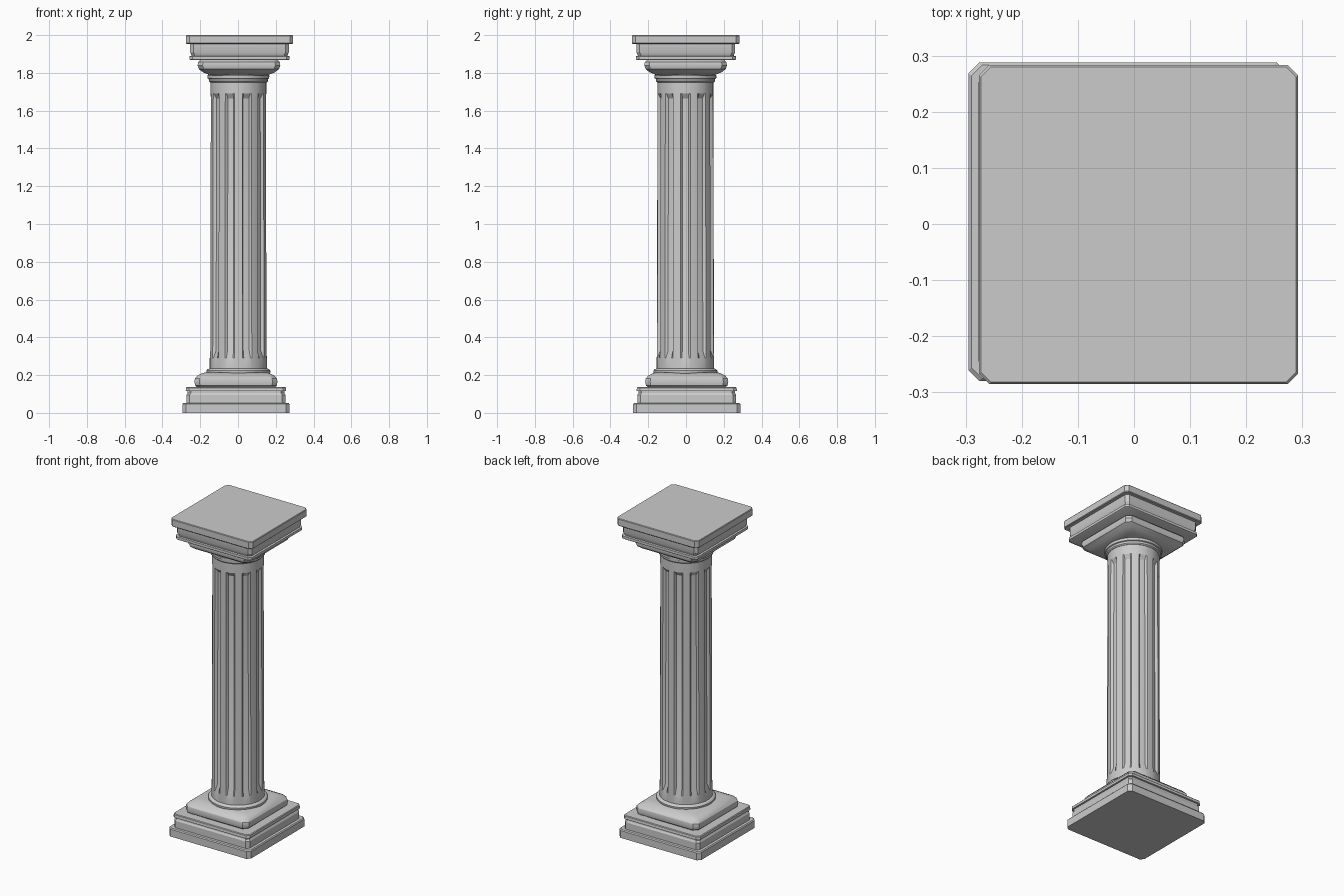
import bpy, bmesh
from math import sin, cos, pi, radians

if "Cube" in bpy.data.objects:
    bpy.data.objects.remove(bpy.data.objects["Cube"])


def loft(name, rings, centre, smooth=30):
    """Skin a stack of equal-length rings [(z, [(x, y), ...]), ...] and cap the ends."""
    bm = bmesh.new()
    cx, cy = centre
    rows = [[bm.verts.new((x + cx, y + cy, z)) for x, y in pts] for z, pts in rings]
    n = len(rows[0])
    for a, b in zip(rows, rows[1:]):
        for i in range(n):
            j = (i + 1) % n
            bm.faces.new((a[i], a[j], b[j], b[i]))
    bm.faces.new(rows[0][::-1])
    bm.faces.new(rows[-1])
    bmesh.ops.recalc_face_normals(bm, faces=bm.faces)
    me = bpy.data.meshes.new(name)
    bm.to_mesh(me)
    bm.free()
    ob = bpy.data.objects.new(name, me)
    bpy.context.collection.objects.link(ob)
    bpy.ops.object.select_all(action='DESELECT')
    ob.select_set(True)
    bpy.context.view_layer.objects.active = ob
    bpy.ops.object.shade_smooth_by_angle(angle=radians(smooth))
    return ob


def square(h, c):
    """Square of half width h with corners cut by c."""
    k = h - c
    return [(h, -k), (h, k), (k, h), (-k, h), (-h, k), (-h, -k), (-k, -h), (k, -h)]


def circle(r, n=40):
    return [(r * cos(2 * pi * i / n), r * sin(2 * pi * i / n)) for i in range(n)]


def square_part(name, profile, centre, c):
    loft(name, [(z, square(h, c)) for z, h in profile], centre)


def round_part(name, profile, centre):
    loft(name, [(z, circle(r)) for z, r in profile], centre)


FLUTES = 10


def fluted(r, depth):
    """Ring of lands and flat-bottomed flutes."""
    pts = []
    for i in range(FLUTES):
        a = 2 * pi * i / FLUTES
        for da, d in ((-10, 0), (-7, 1), (0, 1), (7, 1), (10, 0), (18, 0)):
            t, rr = a + radians(da), r - d * depth
            pts.append((rr * cos(t), rr * sin(t)))
    return pts


BASE, TOP, MID = (-0.011, 0.004), (0.008, -0.001), (0.002, -0.003)

# Base: plinth, block with lip, cushion
square_part("plinth", [(0, .284), (.046, .284), (.052, .279)], BASE, .019)
square_part("base_block", [(.05, .262), (.095, .262), (.105, .256), (.115, .256),
                           (.116, .266), (.133, .264), (.137, .26)], BASE, .017)
square_part("base_cushion", [(.135, .205), (.145, .216), (.165, .22), (.182, .217),
                             (.198, .203), (.209, .18), (.214, .165)], BASE, .026)

# Shaft with flutes and collars at both ends
round_part("lower_collar", [(.208, .166), (.214, .169), (.224, .169), (.231, .163), (.235, .153)], MID)
loft("shaft", [(.22, fluted(.152, 0)), (.29, fluted(.152, 0)), (.33, fluted(.151, .016)),
               (1.665, fluted(.148, .016)), (1.69, fluted(.148, 0)), (1.77, fluted(.148, 0))], MID)
round_part("upper_collar", [(1.75, .15), (1.756, .156), (1.768, .157), (1.771, .163),
                            (1.786, .164), (1.793, .158)], MID)

# Capital: cushion, block with lip, abacus
square_part("capital_cushion", [(1.787, .14), (1.793, .165), (1.803, .19), (1.82, .212),
                                (1.84, .219), (1.857, .216), (1.872, .2)], (.005, -.002), .026)
square_part("capital_block", [(1.868, .26), (1.872, .265), (1.888, .265), (1.89, .254),
                              (1.898, .256), (1.908, .261), (1.957, .261)], TOP, .017)
square_part("abacus", [(1.953, .28), (1.957, .284), (1.996, .284), (2.0, .281)], TOP, .018)
